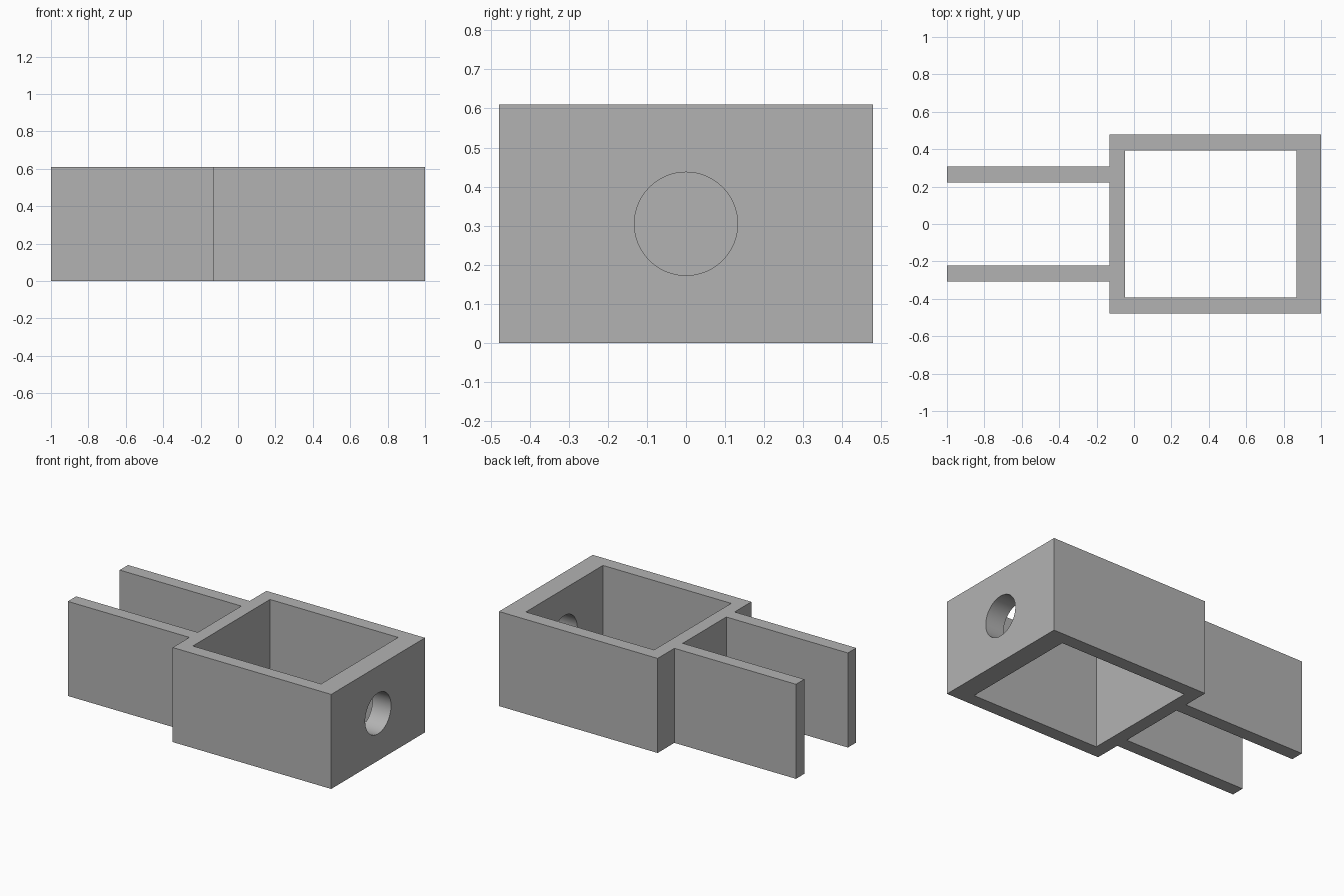
import bpy
import bmesh
import math
from mathutils import Matrix

old = bpy.data.objects.get("Cube")
if old:
    bpy.data.objects.remove(old, do_unlink=True)

HEIGHT = 0.61
BACK, FRONT = -0.132, 1.0      # outer ends of the frame
HALF_WIDTH = 0.478
WALL = 0.085
END_WALL = 0.132               # thicker wall holding the hole
ARM_IN, ARM_OUT = 0.222, 0.307
HOLE_RADIUS = 0.132

grey = bpy.data.materials.new("plain grey")
grey.use_nodes = True
colour = (0.45, 0.45, 0.45, 1)
grey.diffuse_color = colour
grey.node_tree.nodes["Principled BSDF"].inputs["Base Color"].default_value = colour


def finish(name, bm):
    bmesh.ops.recalc_face_normals(bm, faces=bm.faces)
    mesh = bpy.data.meshes.new(name)
    bm.to_mesh(mesh)
    bm.free()
    mesh.materials.append(grey)
    obj = bpy.data.objects.new(name, mesh)
    bpy.context.collection.objects.link(obj)
    return obj


def prism(name, outline, bottom, top):
    bm = bmesh.new()
    face = bm.faces.new([bm.verts.new((x, y, bottom)) for x, y in outline])
    extruded = bmesh.ops.extrude_face_region(bm, geom=[face])["geom"]
    verts = [v for v in extruded if isinstance(v, bmesh.types.BMVert)]
    bmesh.ops.translate(bm, verts=verts, vec=(0, 0, top - bottom))
    return finish(name, bm)


def cut(target, cutter):
    cutter.hide_render = True
    mod = target.modifiers.new("cut", 'BOOLEAN')
    mod.operation = 'DIFFERENCE'
    mod.solver = 'EXACT'
    mod.object = cutter
    bpy.context.view_layer.objects.active = target
    bpy.ops.object.modifier_apply(modifier=mod.name)
    bpy.data.objects.remove(cutter, do_unlink=True)


# Frame and both arms as one mirrored outline
half = [(FRONT, HALF_WIDTH), (BACK, HALF_WIDTH), (BACK, ARM_OUT),
        (-1, ARM_OUT), (-1, ARM_IN), (BACK, ARM_IN)]
bracket = prism("fork_bracket", half + [(x, -y) for x, y in reversed(half)], 0, HEIGHT)

# Open cavity through the frame
x0, x1, y1 = BACK + WALL, FRONT - END_WALL, HALF_WIDTH - WALL
cut(bracket, prism("cavity_cutter", [(x0, -y1), (x1, -y1), (x1, y1), (x0, y1)],
                   -0.1, HEIGHT + 0.1))

# Round hole through the end wall only
bm = bmesh.new()
place = Matrix.Translation((FRONT - END_WALL / 2, 0, HEIGHT / 2)) @ Matrix.Rotation(math.pi / 2, 4, 'Y')
bmesh.ops.create_cone(bm, cap_ends=True, segments=64, radius1=HOLE_RADIUS,
                      radius2=HOLE_RADIUS, depth=END_WALL * 2, matrix=place)
cut(bracket, finish("hole_cutter", bm))

bpy.ops.object.select_all(action='DESELECT')
bracket.select_set(True)
bpy.context.view_layer.objects.active = bracket
bpy.ops.object.shade_smooth_by_angle(angle=math.radians(30))
